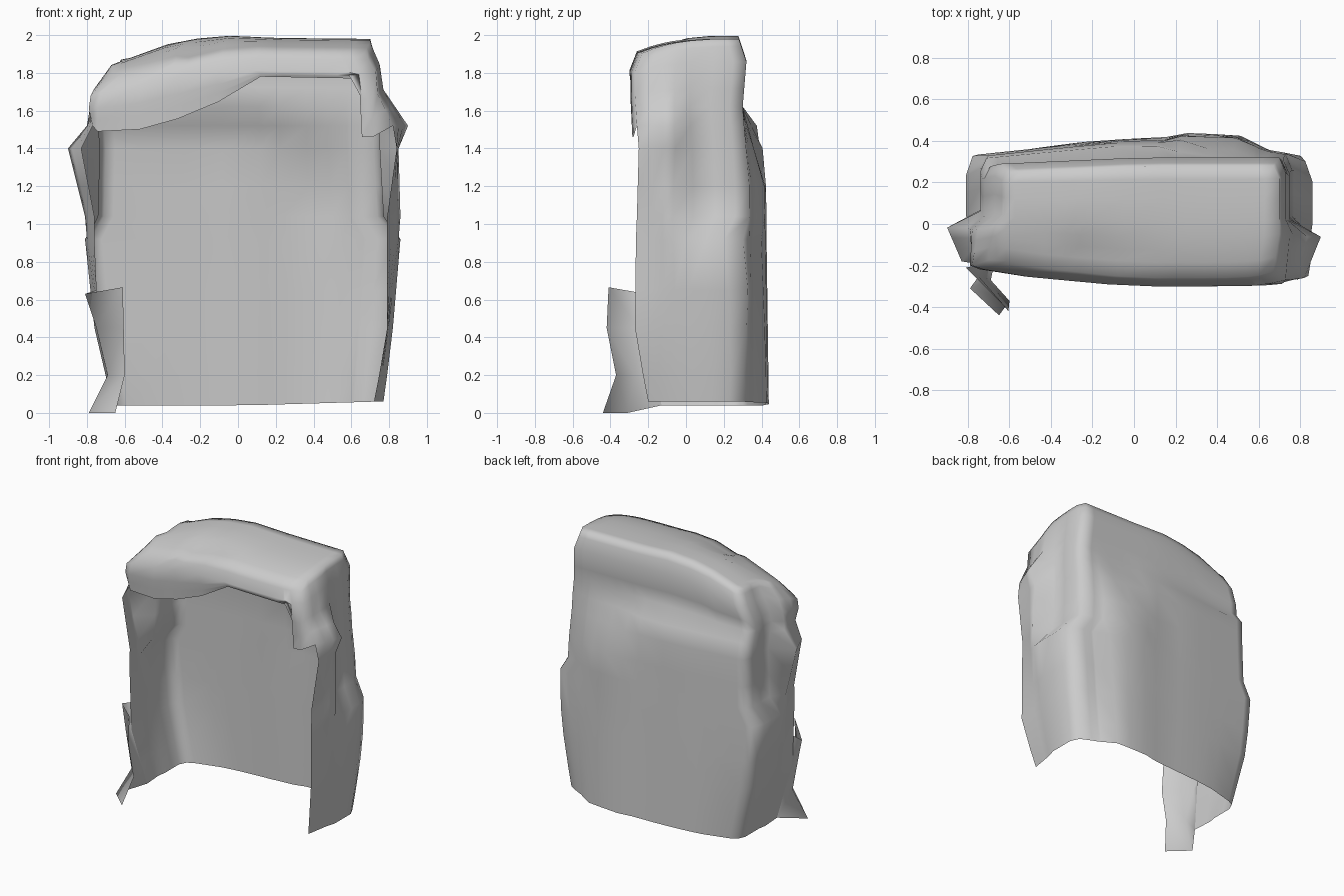
import bpy, bmesh, math

cube = bpy.data.objects.get("Cube")
if cube:
    bpy.data.objects.remove(cube)

stone = bpy.data.materials.new("stone_grey")
stone.use_nodes = True
GREY = (0.6, 0.6, 0.6, 1)
stone.diffuse_color = GREY
stone.node_tree.nodes["Principled BSDF"].inputs["Base Color"].default_value = GREY


def curve(keys, t):
    """Piecewise linear value through (position, value) keys."""
    if t <= keys[0][0]:
        return keys[0][1]
    for (a, va), (b, vb) in zip(keys, keys[1:]):
        if t <= b:
            return va + (vb - va) * (t - a) / (b - a)
    return keys[-1][1]


def finish(name, bm):
    bmesh.ops.recalc_face_normals(bm, faces=bm.faces)
    mesh = bpy.data.meshes.new(name)
    bm.to_mesh(mesh)
    bm.free()
    mesh.materials.append(stone)
    obj = bpy.data.objects.new(name, mesh)
    bpy.context.collection.objects.link(obj)
    for poly in mesh.polygons:
        poly.use_smooth = True
    return obj


# Side wall positions at each height, and the front edge
LEVELS = [.04, .45, .92, 1.04, 1.4, 1.52, 1.72, 1.86, 1.98]
WIDTHS = {
    "left_front": [-.66, -.74, -.76, -.76, -.83, -.77, -.79, -.78, -.66],
    "left_mid": [-.67, -.75, -.8, -.81, -.9, -.8, -.78, -.75, -.67],
    "left_back": [-.66, -.76, -.81, -.74, -.73, -.74, -.72, -.67, -.62],
    "right_front": [.72, .79, .79, .79, .84, .82, .74, .73, .67],
    "right_mid": [.75, .8, .85, .86, .85, .9, .77, .75, .7],
    "right_back": [.77, .82, .86, .77, .75, .75, .74, .73, .7],
    "front": [-.2, -.27, -.265, -.26, -.25, -.29, -.3, -.3, -.26],
}
RIDGE = [(-.8, 1.8), (-.68, 1.86), (-.45, 1.9), (-.38, 1.95), (-.12, 2), (.2, 1.985), (.7, 1.98)]
LIP = [(-.7, 1.49), (-.25, 1.59), (.15, 1.78), (.8, 1.77), (.82, 1.46)]
# Bulging lower back seen in plan, and the back's depth above the bulge
BULGE = [(-.82, .29), (-.78, .34), (-.5, .37), (-.1, .41), (.12, .41), (.23, .44),
         (.52, .43), (.62, .37), (.8, .34), (.86, .28)]
UPPER_BACK = [(1.62, .3), (1.86, .32), (1.98, .28)]

US = [-1, -.93, -.65, -.5, -.4, -.13, .15, .3, .5, .66, .8, .82, .89, 1]
VS = [0, .14, .25, .36, .5, .7, .88, 1]
ZS = [.04, .2, .45, .65, .92, 1.04, 1.2, 1.4, 1.52, 1.62, 1.72, 1.86, 1.94, 1.98]
NU, NV, NZ = len(US) - 1, len(VS) - 1, len(ZS) - 1
OPENING = ZS.index(1.52)


def place(i, j, k):
    """Map a box grid point to the weathered shell."""
    u, v, z = US[i], VS[j], ZS[k]
    w = {n: curve(list(zip(LEVELS, vals)), z) for n, vals in WIDTHS.items()}
    sides = []
    for s in ("left", "right"):
        rear = w[s + "_back"]
        keys = [(0, w[s + "_front"]), (.36, w[s + "_mid"]), (.5, rear), (.88, rear), (1, rear * .96)]
        sides.append(curve(keys, v))
    x = sides[0] + (sides[1] - sides[0]) * (u + 1) / 2
    front = w["front"] + .07 * max(0, -u)
    if z > 1.5:
        front += .03 * u ** 8
    lower = curve(BULGE, x) - .02 * z / 1.5 - .06 * u ** 6 * max(0, 1 - z / .6)
    upper = curve(UPPER_BACK, z) - .03 * max(0, -u)
    # The bulge ends in a ledge on one half and fades out on the other
    fade = curve([(.15, 1.5), (.5, 1.2)], u)
    back = lower + (upper - lower) * curve([(fade, 0), (1.62, 1)], z)
    y = front + (back - front) * v
    if z > 1.52:
        t = (z - 1.52) / .46
        crown = curve(RIDGE, x) - .075 * (1 - v) ** 3
        z = 1.52 + (crown - 1.52) * t
        # Hollow on the crown
        z -= .05 * t * math.exp(-((x + .2) ** 2 + (y + .17) ** 2) / .02)
    elif k == 0:
        z += .02 * max(0, u)
    if j == 0 and 0 < i < NU and OPENING <= k < NZ - 2:
        # Front brow follows the ragged opening edge
        t = (ZS[k] - 1.52) / (ZS[NZ - 2] - 1.52)
        x = .8 * u
        top = place(i, j, NZ - 2)[2]
        lip = curve(LIP, u)
        z = lip + (top - lip) * t
    return x, y, z


# Hollow shell: back, sides, crown and front brow, open at front and bottom
bm = bmesh.new()
grid = {}


def vert(*key):
    if key not in grid:
        grid[key] = bm.verts.new(place(*key))
    return grid[key]


def patch(na, nb, where, start=0):
    for a in range(na):
        for b in range(start, nb):
            corners = ((a, b), (a + 1, b), (a + 1, b + 1), (a, b + 1))
            bm.faces.new([vert(*where(*c)) for c in corners])


patch(NU, NZ, lambda a, b: (a, NV, b))
patch(NU, NZ, lambda a, b: (a, 0, b), OPENING)
patch(NV, NZ, lambda a, b: (0, a, b))
patch(NV, NZ, lambda a, b: (NU, a, b))
patch(NU, NV, lambda a, b: (a, b, NZ))
finish("hollow_shell", bm)

# Curled flap at the lower right front corner: wall edge, fold, free edge
bm = bmesh.new()
FOLD = [(-.79, -.31, 0), (-.69, -.27, .2), (-.75, -.25, .45), (-.81, -.21, .63)]
FREE = [(-.65, -.44, 0), (-.6, -.37, .2), (-.605, -.42, .45), (-.61, -.41, .665)]
columns = [[place(0, 0, k) for k in range(4)], FOLD, FREE]
rows = [[bm.verts.new(p) for p in col] for col in columns]
for a, b in zip(rows, rows[1:]):
    for k in range(3):
        bm.faces.new((a[k], b[k], b[k + 1], a[k + 1]))
finish("curled_flap", bm)
